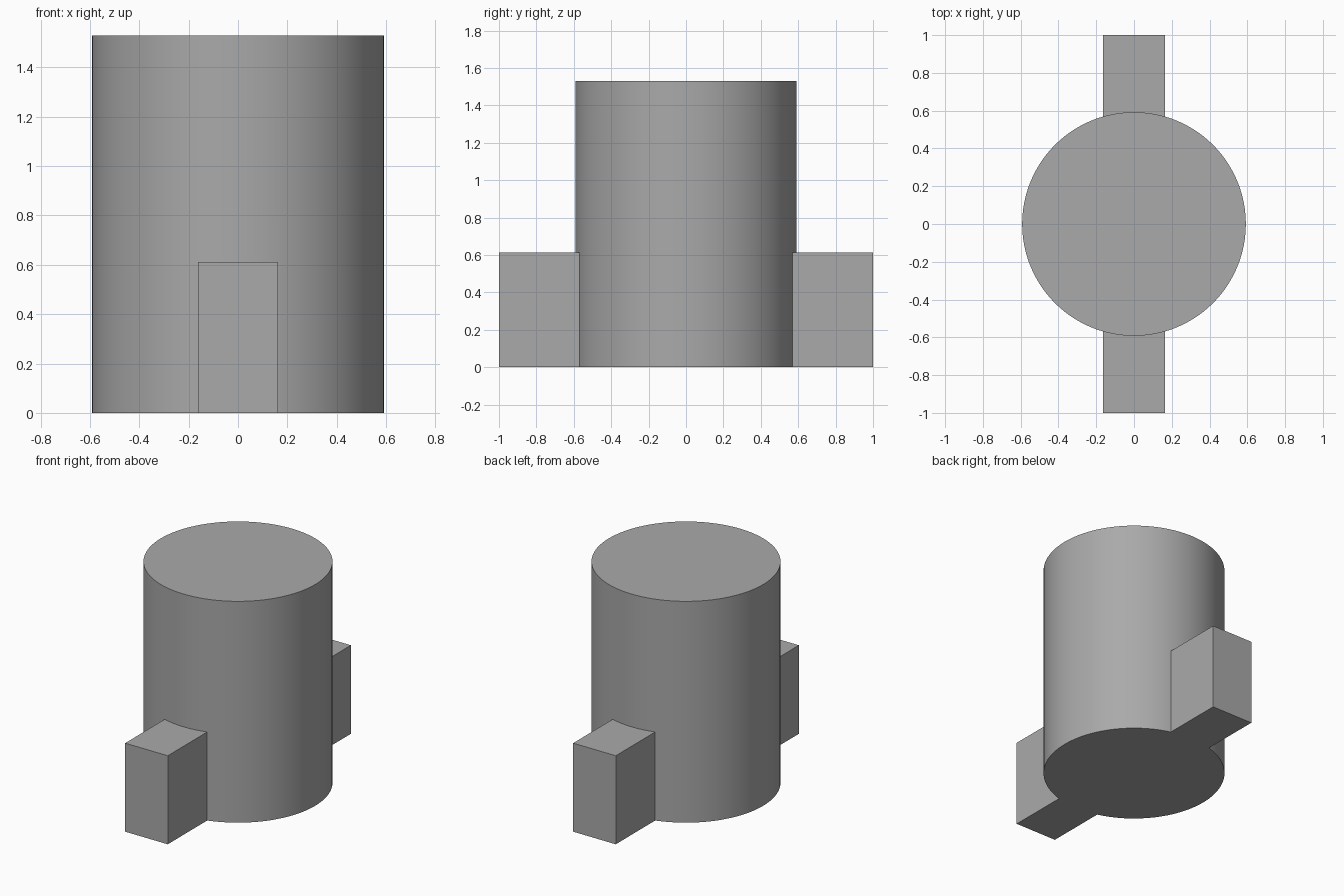
import bpy

if "Cube" in bpy.data.objects:
    bpy.data.objects.remove(bpy.data.objects["Cube"])

RADIUS, HEIGHT = 0.592, 1.53
LUG_W, LUG_H, REACH = 0.326, 0.612, 1.0

grey = bpy.data.materials.new("plain grey")
grey.diffuse_color = (0.4, 0.4, 0.4, 1)
grey.use_nodes = True
grey.node_tree.nodes["Principled BSDF"].inputs["Base Color"].default_value = grey.diffuse_color

# Crossbar running through the cylinder; its ends form the two side lugs
bpy.ops.mesh.primitive_cube_add(size=1, location=(0, 0, LUG_H / 2))
bar = bpy.context.object
bar.name = "lug_bar"
bar.scale = (LUG_W, 2 * REACH, LUG_H)
bpy.ops.object.transform_apply(location=True, rotation=False, scale=True)
bar.data.materials.append(grey)

# Main cylinder
bpy.ops.mesh.primitive_cylinder_add(vertices=128, radius=RADIUS, depth=HEIGHT,
                                    location=(0, 0, HEIGHT / 2))
body = bpy.context.object
body.name = "cylinder_body"
bpy.ops.object.transform_apply(location=True, rotation=False, scale=True)
body.data.materials.append(grey)

# Fuse the lugs to the cylinder with one shared flat base
union = body.modifiers.new("fuse_lugs", 'BOOLEAN')
union.operation = 'UNION'
union.solver = 'EXACT'
union.object = bar
bpy.ops.object.modifier_apply(modifier=union.name)
bpy.data.objects.remove(bar)

bpy.ops.object.shade_smooth_by_angle(angle=0.5)
